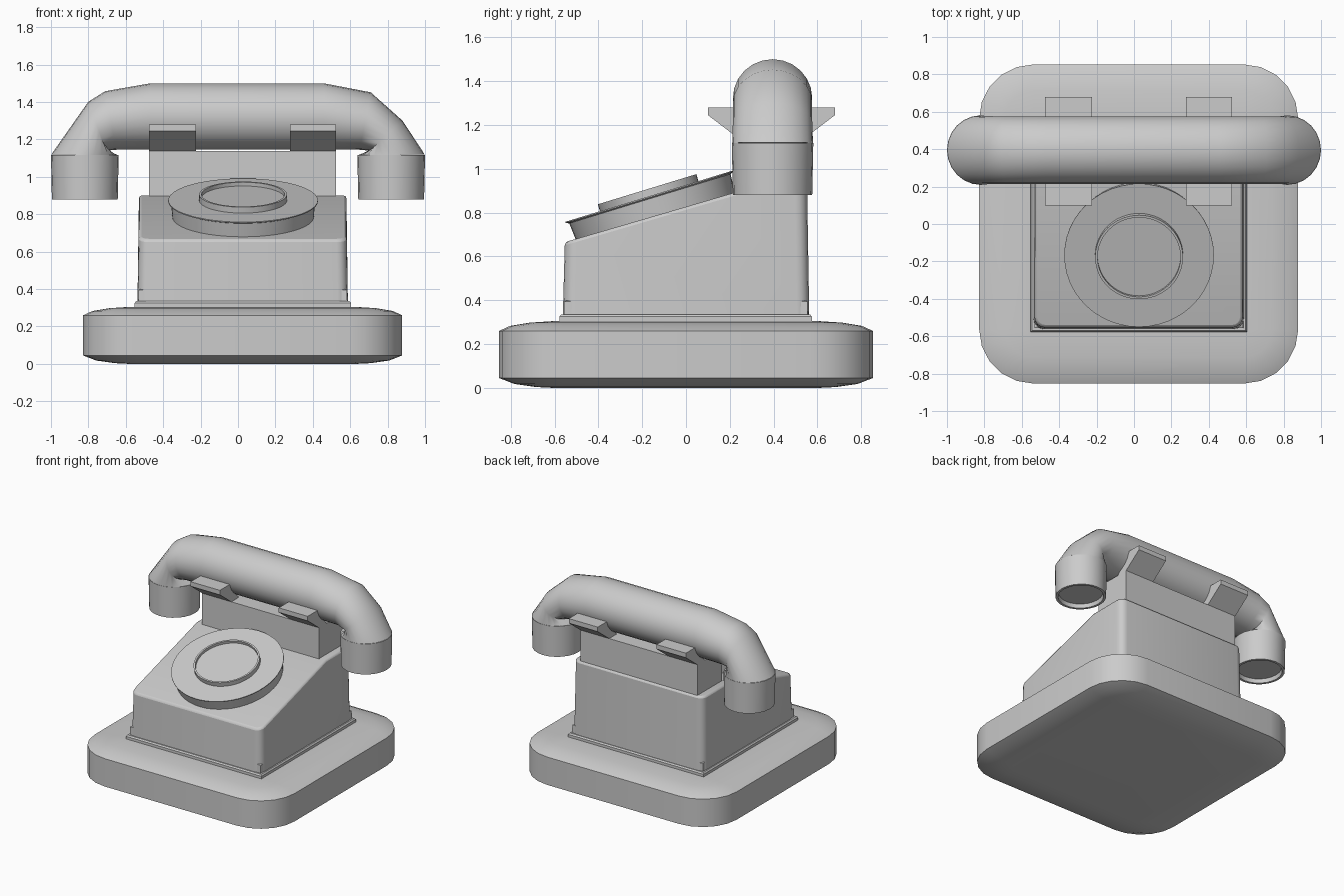
import bpy, bmesh, math
from mathutils import Matrix, Vector

if "Cube" in bpy.data.objects:
    bpy.data.objects.remove(bpy.data.objects["Cube"])

CX = 0.025  # body centre line


def finish(name, bm, angle=35, smooth=True):
    bmesh.ops.recalc_face_normals(bm, faces=bm.faces)
    me = bpy.data.meshes.new(name)
    bm.to_mesh(me)
    bm.free()
    ob = bpy.data.objects.new(name, me)
    bpy.context.collection.objects.link(ob)
    if smooth:
        bpy.ops.object.select_all(action='DESELECT')
        ob.select_set(True)
        bpy.context.view_layer.objects.active = ob
        bpy.ops.object.shade_smooth_by_angle(angle=math.radians(angle))
    return ob


def loft(name, rings, angle=35, smooth=True):
    """Skin a list of equal-length closed rings and cap both ends."""
    bm = bmesh.new()
    vs = [[bm.verts.new(p) for p in r] for r in rings]
    n = len(rings[0])
    for a, b in zip(vs, vs[1:]):
        for i in range(n):
            j = (i + 1) % n
            bm.faces.new((a[i], a[j], b[j], b[i]))
    bm.faces.new(vs[0])
    bm.faces.new(vs[-1])
    return finish(name, bm, angle, smooth)


def rounded_rect(hx, hy, r, z, seg=5):
    pts = []
    for k, (sx, sy) in enumerate([(1, 1), (-1, 1), (-1, -1), (1, -1)]):
        for i in range(seg + 1):
            a = math.pi / 2 * (k + i / seg)
            pts.append((CX + sx * (hx - r) + r * math.cos(a),
                        sy * (hy - r) + r * math.sin(a), z))
    return pts


def square(x0, x1, y0, y1, z):
    return [(x0, y0, z), (x1, y0, z), (x1, y1, z), (x0, y1, z)]


def prism(bm, profile, x0, x1):
    """Extrude a (y, z) profile along x."""
    a = [bm.verts.new((x0, y, z)) for y, z in profile]
    b = [bm.verts.new((x1, y, z)) for y, z in profile]
    bm.faces.new(a)
    bm.faces.new(b)
    n = len(profile)
    for i in range(n):
        j = (i + 1) % n
        bm.faces.new((a[i], a[j], b[j], b[i]))


# Pillow-edged base slab
levels = [(0.0, 0.25), (0.004, 0.17), (0.018, 0.07), (0.045, 0), (0.26, 0),
          (0.283, 0.05), (0.298, 0.14), (0.305, 0.25)]
loft("base", [rounded_rect(0.853 - d, 0.853 - d, 0.29 - d, z) for z, d in levels])

# Plinth step and the square foot showing at the body corners
loft("plinth", [square(-0.553, 0.605, -0.578, 0.575, 0.28),
                square(-0.553, 0.605, -0.578, 0.575, 0.325),
                square(-0.545, 0.597, -0.570, 0.567, 0.335)], smooth=False)
loft("corner_foot", [square(-0.534, 0.585, -0.558, 0.556, 0.3),
                     square(-0.532, 0.583, -0.556, 0.554, 0.395),
                     square(-0.490, 0.541, -0.514, 0.512, 0.41)], smooth=False)

# Sloped body with rounded uprights and softened top
bm = bmesh.new()
prism(bm, [(-0.563, 0.29), (-0.553, 0.665), (0.25, 0.9), (0.553, 0.9), (0.563, 0.29)],
      -0.538, 0.588)
for v in bm.verts:
    if v.co.z > 0.3:
        v.co.x = CX + (v.co.x - CX) * (0.988 if v.co.z < 0.8 else 0.985)
uprights = [e for e in bm.edges
            if abs(e.verts[0].co.z - e.verts[1].co.z) > 0.3]
bmesh.ops.bevel(bm, geom=uprights, offset=0.055, segments=4, profile=0.5, affect='EDGES')
body = finish("body", bm)
bev = body.modifiers.new("soft_top", 'BEVEL')
bev.width = 0.014
bev.segments = 2
bev.limit_method = 'ANGLE'
bev.angle_limit = math.radians(40)

# Tilted dial: flared disc with raised ring
frame = Matrix.Translation((0.027, -0.168, 0.875)) @ Matrix.Rotation(math.radians(17), 4, 'X')
dial = [(0.375, -0.13), (0.385, -0.012), (0.4, -0.006), (0.4, 0), (0.235, 0),
        (0.235, 0.033), (0.222, 0.033), (0.222, 0.012)]
N = 48
loft("dial", [[frame @ Vector((r * math.cos(2 * math.pi * i / N),
                               r * math.sin(2 * math.pi * i / N), h)) for i in range(N)]
              for r, h in dial], angle=30)

# Cradle block with four wedge prongs
bm = bmesh.new()
prism(bm, [(0.24, 0.88), (0.54, 0.88), (0.54, 1.138), (0.24, 1.138)], -0.475, 0.525)
finish("cradle_block", bm, smooth=False)
bm = bmesh.new()
wedge = [(0.29, 0.0), (0.29, -0.035), (0.15, -0.142), (0.06, -0.142), (0.17, 0.0)]
for s in (-1, 1):
    prof = [(0.39 + s * d, 1.28 + z) for d, z in wedge]
    for x0, x1 in ((-0.475, -0.225), (0.278, 0.525)):
        prism(bm, prof, x0, x1)
finish("cradle_prongs", bm, smooth=False)

# Handset grip: rings given by outer and inner (x, z) points


def ring(outer, inner, hy=0.181, n=24):
    o, i = Vector(outer), Vector(inner)
    c, h = (o + i) / 2, (o - i) / 2
    out = []
    for k in range(n):
        a = 2 * math.pi * k / n
        p = c + h * math.cos(a)
        out.append((p.x, 0.395 + hy * math.sin(a), p.y))
    return out


half = [((0.46, 1.5), (0.46, 1.145)), ((0.71, 1.452), (0.65, 1.145)),
        ((0.88, 1.3), (0.705, 1.14)), ((0.998, 1.12), (0.64, 1.115))]
left = [((-0.47, 1.5), (-0.47, 1.145)), ((-0.71, 1.458), (-0.65, 1.145)),
        ((-0.80, 1.402), (-0.705, 1.14)), ((-0.998, 1.12), (-0.64, 1.115))]
path = left[::-1] + half
loft("handset_grip", [ring(o, i, 0.184 if abs(o[0]) > 0.99 else 0.181) for o, i in path],
     angle=50)

# Ear and mouth cups with recessed undersides
cup = [(0.181, 1.118), (0.176, 0.88), (0.158, 0.88), (0.152, 0.91)]
for name, s in (("ear_cup", -1), ("mouth_cup", 1)):
    loft(name, [ring((s * (0.819 + r), z), (s * (0.819 - r), z), r + 0.005)
                for r, z in cup], angle=35)
